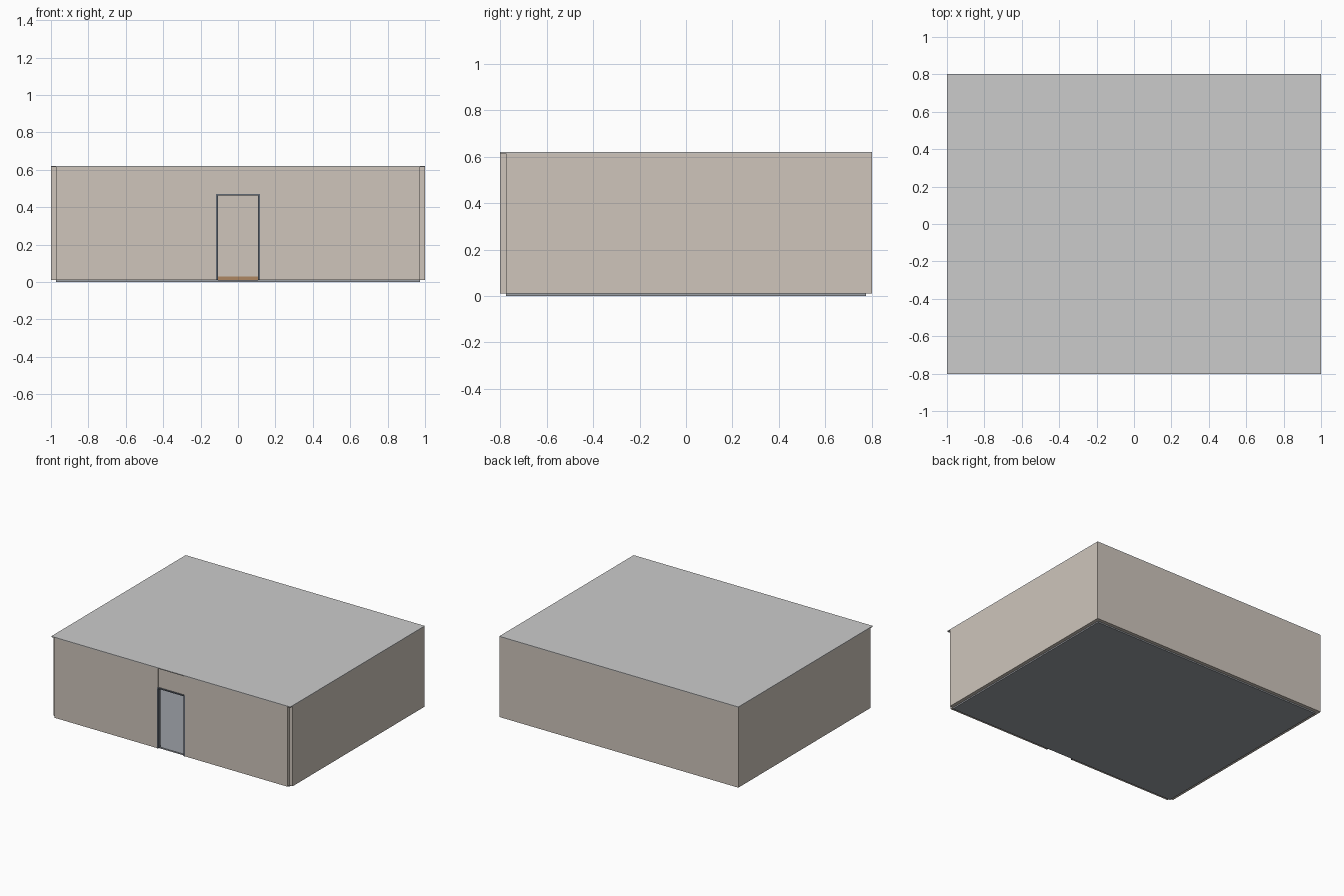
import bpy, bmesh
from mathutils import Matrix, Vector

if "Cube" in bpy.data.objects:
    bpy.data.objects.remove(bpy.data.objects["Cube"])


def material(name, rgb):
    m = bpy.data.materials.new(name)
    m.diffuse_color = (*rgb, 1)
    m.use_nodes = True
    m.node_tree.nodes["Principled BSDF"].inputs["Base Color"].default_value = m.diffuse_color
    return m


WALL = material("plaster", (0.62, 0.56, 0.50))
FLOOR = material("floor_grey", (0.33, 0.35, 0.38))
CEIL = material("ceiling_white", (0.62, 0.62, 0.60))
WOOD = material("skirting_wood", (0.42, 0.24, 0.12))
METAL = material("frame_dark", (0.12, 0.14, 0.17))


def box(name, x, y, z, mat):
    """Box from (min, max) ranges on each axis."""
    lo, hi = Vector((x[0], y[0], z[0])), Vector((x[1], y[1], z[1]))
    bm = bmesh.new()
    bmesh.ops.create_cube(bm, size=1, matrix=Matrix.Translation((lo + hi) / 2)
                          @ Matrix.Diagonal((*(hi - lo), 1)))
    me = bpy.data.meshes.new(name)
    bm.to_mesh(me)
    bm.free()
    me.materials.append(mat)
    ob = bpy.data.objects.new(name, me)
    bpy.context.collection.objects.link(ob)
    return ob


def pair(name, x, y, z, mat):
    """Right-hand box and its mirror image."""
    box(name + "_right", x, y, z, mat)
    box(name + "_left", (-x[1], -x[0]), y, z, mat)


X, Y, T = 1.0, 0.803, 0.027     # half width, half depth, wall thickness
XI, YI = X - T, Y - T           # inner faces
Z0, Z1, TOP = 0.01, 0.614, 0.62
DOOR, DOOR_TOP = 0.11, 0.465

# Floor and ceiling slabs
box("floor", (-XI, XI), (-YI, YI), (0, Z0), FLOOR)
box("ceiling", (-X, X), (-Y, Y), (Z1, TOP), CEIL)

# Walls, leaving small notches at the front corners
box("back_wall", (-X, X), (YI, Y), (Z0, Z1), WALL)
pair("side_wall", (XI, X), (-YI, YI), (Z0, Z1), WALL)
pair("front_wall", (DOOR, XI), (-Y + 0.002, -YI), (Z0, Z1), WALL)
box("door_lintel", (-DOOR, DOOR), (-Y + 0.008, -YI), (DOOR_TOP, Z1), WALL)

# Slim door frame
pair("door_jamb", (DOOR - 0.003, DOOR + 0.007), (-Y, -YI + 0.002), (Z0, DOOR_TOP + 0.005), METAL)
box("door_head", (-DOOR, DOOR), (-Y, -YI + 0.002), (DOOR_TOP - 0.003, DOOR_TOP + 0.005), METAL)

# Skirting boards along the inside of every wall
S, SZ = 0.008, (Z0, 0.03)
box("back_skirting", (-XI, XI), (YI - S, YI), SZ, WOOD)
pair("side_skirting", (XI - S, XI), (-YI, YI - S), SZ, WOOD)
pair("front_skirting", (DOOR + 0.007, XI - S), (-YI, -YI + S), SZ, WOOD)
